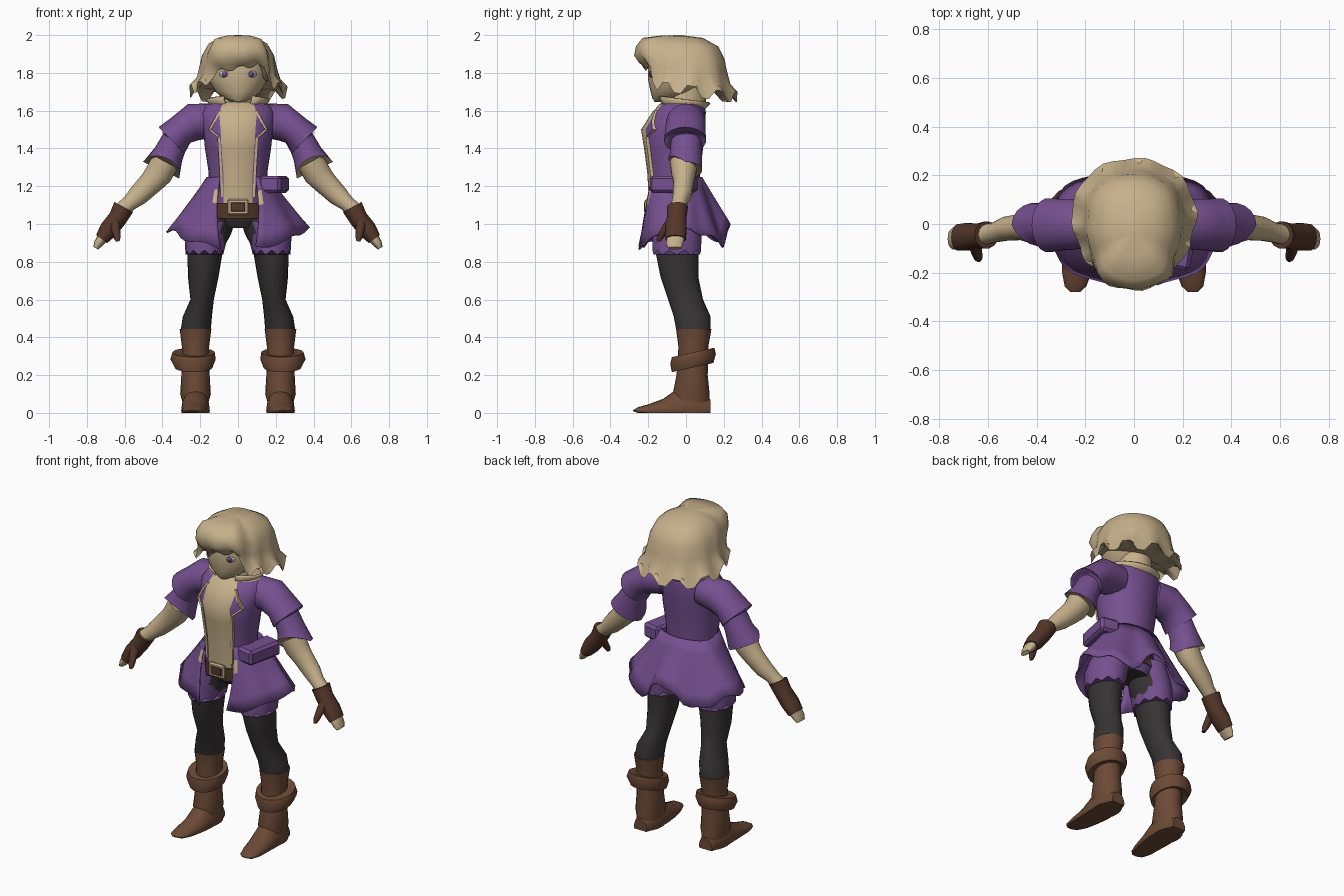
import bpy, bmesh, math
from mathutils import Vector
from mathutils.bvhtree import BVHTree

if "Cube" in bpy.data.objects:
    bpy.data.objects.remove(bpy.data.objects["Cube"])


def material(name, r, g, b):
    m = bpy.data.materials.new(name)
    m.diffuse_color = (r, g, b, 1)
    m.use_nodes = True
    m.node_tree.nodes["Principled BSDF"].inputs["Base Color"].default_value = m.diffuse_color
    return m


TAN = material("tan", 0.57, 0.44, 0.26)
PURPLE = material("purple", 0.18, 0.08, 0.28)
BOOT = material("boot_brown", 0.15, 0.068, 0.036)
GLOVE = material("dark_brown", 0.09, 0.038, 0.022)
BLACK = material("charcoal", 0.038, 0.033, 0.034)
WHITE = material("eye_white", 0.75, 0.72, 0.68)


def finish(name, bm, mats, rule=None, angle=45, thick=0):
    """Turn a bmesh into a smooth-shaded object."""
    bmesh.ops.recalc_face_normals(bm, faces=bm.faces)
    if rule:
        for f in bm.faces:
            f.material_index = rule(f.calc_center_median())
    me = bpy.data.meshes.new(name)
    bm.to_mesh(me)
    bm.free()
    for m in mats:
        me.materials.append(m)
    ob = bpy.data.objects.new(name, me)
    bpy.context.collection.objects.link(ob)
    bpy.ops.object.select_all(action='DESELECT')
    ob.select_set(True)
    bpy.context.view_layer.objects.active = ob
    bpy.ops.object.shade_smooth_by_angle(angle=math.radians(angle))
    if thick:
        mod = ob.modifiers.new("thickness", 'SOLIDIFY')
        mod.thickness = thick
    return ob


def grid(name, rows, mats, closed=True, caps=(True, True), **kw):
    """Skin a list of point rows."""
    bm = bmesh.new()
    vs = [[bm.verts.new(p) for p in row] for row in rows]
    n = len(vs[0])
    for a, b in zip(vs, vs[1:]):
        for i in range(n if closed else n - 1):
            j = (i + 1) % n
            bm.faces.new((a[i], a[j], b[j], b[i]))
    for want, row in zip(caps, (vs[0], vs[-1])):
        if want:
            bm.faces.new(row)
    return finish(name, bm, mats, **kw)


def level(name, rings, mats, s=1, n=20, tilt=0, zigzag=0, **kw):
    """Stack of horizontal ovals: (x, z, half width, front y, back y)."""
    rows = []
    for k, (x, z, rx, yf, yb) in enumerate(rings):
        cy, ry, row = (yf + yb) / 2, (yb - yf) / 2, []
        for i in range(n):
            a = 2 * math.pi * i / n
            dy = -ry * math.cos(a)
            jag = zigzag * (-1) ** i if k == len(rings) - 1 else 0
            row.append((s * (x + rx * math.sin(a)), cy + dy, z + tilt * dy + jag))
        rows.append(row)
    return grid(name, rows, mats, **kw)


def tube(name, pts, mats, s=1, n=14, lift=0, **kw):
    """Ovals square to a path: (x, y, z, radius, radius along y); lift raises the front of the last one."""
    rows = []
    for k, (x, y, z, ru, ry) in enumerate(pts):
        p, q = pts[max(k - 1, 0)], pts[min(k + 1, len(pts) - 1)]
        t = Vector((q[0] - p[0], 0, q[2] - p[2])).normalized()
        u, row = Vector((-t.z, 0, t.x)), []
        for i in range(n):
            a = 2 * math.pi * i / n
            up = lift * max(0, -math.sin(a)) if k == len(pts) - 1 else 0
            c = ru * math.cos(a)
            row.append((s * (x + u.x * c - t.x * up), y + ry * math.sin(a), z + u.z * c - t.z * up))
        rows.append(row)
    return grid(name, rows, mats, **kw)


def box(name, loc, size, mat, turn=0, bevel=0.008):
    bm = bmesh.new()
    bmesh.ops.create_cube(bm, size=1)
    bmesh.ops.scale(bm, vec=size, verts=bm.verts)
    bmesh.ops.bevel(bm, geom=bm.edges[:], offset=bevel, segments=1, affect='EDGES')
    ob = finish(name, bm, [mat], angle=30)
    ob.location, ob.rotation_euler = loc, (0, 0, turn)
    return ob


def surface(ob):
    bm = bmesh.new()
    bm.from_mesh(ob.data)
    tree = BVHTree.FromBMesh(bm)
    bm.free()
    return tree


def front_y(tree, x, z, lift):
    hit = tree.ray_cast(Vector((x, -1, z)), Vector((0, 1, 0)))[0]
    return (hit.y if hit else -0.2) - lift


def decal(name, tree, cx, cz, rx, rz, mat, lift):
    """Thin oval plate lying on the front of a surface."""
    bm = bmesh.new()
    ring = [(cx + rx * math.cos(a), cz + rz * math.sin(a)) for a in (2 * math.pi * i / 10 for i in range(10))]
    bm.faces.new([bm.verts.new((x, front_y(tree, x, z, lift), z)) for x, z in ring])
    return finish(name, bm, [mat], thick=0.003)


def strip(name, tree, path, mat, w=0.007):
    """Raised trim that follows the front of a surface."""
    rows = []
    for x, z in path:
        y = front_y(tree, x, z, 0)
        rows.append([(x - w, y + .01, z), (x - w, y - .012, z), (x + w, y - .012, z), (x + w, y + .01, z)])
    return grid(name, rows, [mat], angle=30)


def smooth(e0, e1, v):
    t = min(1, max(0, (v - e0) / (e1 - e0)))
    return t * t * (3 - 2 * t)


# Head, neck and eyes
head = level("head", [(0, 1.645, .03, -.165, -.08), (0, 1.665, .075, -.178, 0), (0, 1.70, .12, -.188, .05),
                      (0, 1.76, .155, -.2, .12), (0, 1.82, .17, -.2, .15), (0, 1.9, .16, -.19, .15),
                      (0, 1.96, .08, -.1, .1)], [TAN], n=24)
level("neck", [(0, 1.54, .11, -.15, .09), (0, 1.63, .10, -.125, .105), (0, 1.74, .095, -.1, .105)], [TAN])
face = surface(head)
for s in (1, -1):
    decal("eye", face, s * .077, 1.793, .022, .017, WHITE, .004)
    decal("iris", face, s * .073, 1.793, .014, .016, PURPLE, .008)

# Hair: blend of front, side and back profiles (distance from crown, height)
FRONT = [(.005, 2), (.10, 1.998), (.20, 1.985), (.235, 1.94), (.242, 1.89), (.215, 1.85), (.19, 1.825)]
SIDE = [(.005, 2), (.085, 1.993), (.155, 1.955), (.192, 1.89), (.208, 1.82), (.225, 1.77), (.265, 1.70)]
BACK = [(.005, 2), (.12, 1.985), (.20, 1.94), (.235, 1.87), (.247, 1.80), (.263, 1.74), (.30, 1.67)]
COLS = 44
hair = [[] for _ in range(9)]
for i in range(COLS):
    a = 2 * math.pi * i / COLS
    d = math.degrees(min(a, 2 * math.pi - a))
    wf, wb = 1 - smooth(32, 62, d), smooth(95, 150, d)
    ws = 1 - wf - wb
    lock = smooth(40, 60, d) * (1 - smooth(80, 105, d))
    for k in range(9):
        m = min(k, 6)
        r, z = [wf * FRONT[m][c] + ws * SIDE[m][c] + wb * BACK[m][c] for c in (0, 1)]
        if m > 3:
            z += (.03 * math.sin(a) * wf + .02 * lock) * (m - 3) / 3
            r += .005 * math.sin(11 * a) - .03 * lock * (m - 3) / 3
        if k == 6:
            z += (.03 if i % 4 < 2 else -.024) * (1 - .7 * wf)
        if k > 6:
            r, z = r * (.84 if k == 7 else .6), z + .04
        hair[k].append((r * math.sin(a), -.03 - r * math.cos(a), z))
grid("hair", hair, [TAN], angle=50)

# Torso: open jacket over a shirt front
torso = level("torso", [(0, 1.10, .155, -.195, .075), (0, 1.27, .155, -.205, .075), (0, 1.4, .175, -.222, .09),
                        (0, 1.5, .185, -.238, .1), (0, 1.59, .20, -.18, .105), (0, 1.635, .165, -.14, .1),
                        (0, 1.65, .09, -.11, .09)], [PURPLE, TAN], n=24,
              rule=lambda c: int((c.y < -.05 and abs(c.x) < .085) or c.z > 1.64))
chest = surface(torso)
for s in (1, -1):
    strip("jacket_trim", chest, [(s * .085, 1.14), (s * .09, 1.27), (s * .098, 1.4), (s * .102, 1.46)], TAN)
    strip("lapel_trim", chest, [(s * .105, 1.46), (s * .15, 1.5), (s * .125, 1.545), (s * .095, 1.6)], TAN)
# Turned-out collar, open at the front
collar = []
for t in (0, .5, 1):
    row = []
    for i in range(19):
        a = math.radians(28 + 304 * i / 18)
        w = .5 - .5 * math.cos(a)
        r = .115 + .045 * t
        row.append((r * math.sin(a), -.015 - r * .85 * math.cos(a), 1.605 + t * (.075 - .035 * w)))
    collar.append(row)
grid("collar", collar, [TAN], closed=False, caps=(False, False), thick=.012)

# Flared jacket skirt: open in front, notched at centre back
skirt = []
for k in range(6):
    t, row = k / 5, []
    a0 = 36 - 21 * t
    for i in range(49):
        d = a0 + (360 - 2 * a0) * i / 48
        a = math.radians(d)
        c = math.cos(a)
        hem = .918 - .052 * math.cos(2 * a) + .012 * math.sin(9 * a) + .13 * (1 - smooth(8, 26, abs(d - 180)))
        fold = 1 + .03 * t * math.cos(8 * a)
        ry = (.225 + .04 * t) if c > 0 else (.085 + .145 * t)
        row.append(((.165 + .205 * t ** 1.05) * math.sin(a) * fold, -ry * c * fold, 1.25 + (hem - 1.25) * t))
    skirt.append(row)
grid("jacket_skirt", skirt, [PURPLE, TAN], closed=False, caps=(False, False), thick=.01,
     rule=lambda c: int(c.y < 0 and abs(c.x) < .125 and 1.09 < c.z < 1.2))
box("pouch", (.19, -.065, 1.21), (.12, .24, .09), PURPLE, turn=-.2, bevel=.015)

# Hips, belt and buckle
level("hips", [(0, .98, .1, -.13, .06), (0, 1.04, .17, -.17, .08), (0, 1.2, .15, -.17, .07)], [BLACK, PURPLE],
      rule=lambda c: int(c.y > 0))
level("belt", [(0, 1.03, .165, -.2, .08), (0, 1.11, .16, -.205, .08)], [GLOVE], n=24)
box("buckle_frame", (0, -.207, 1.09), (.11, .024, .085), TAN)
box("buckle_plate", (0, -.216, 1.09), (.075, .014, .05), GLOVE, bevel=.003)

for s, side in ((1, "left"), (-1, "right")):
    # Legs and shorts
    level(side + "_leg", [(.12, 1.04, .11, -.15, .07), (.155, .95, .12, -.16, .07), (.173, .87, .095, -.165, .068),
                          (.184, .72, .081, -.135, .065), (.19, .6, .062, -.095, .09), (.215, .51, .077, -.065, .13),
                          (.225, .43, .08, -.05, .13)], [BLACK], s)
    level(side + "_shorts", [(.12, 1.08, .105, -.165, .085), (.147, 1.01, .118, -.172, .085),
                             (.167, .95, .117, -.178, .082), (.178, .85, .1, -.178, .08)], [PURPLE, BLACK], s,
          zigzag=.012, rule=lambda c: int(abs(c.x) < .085 and c.y < -.02 and c.z > .92))
    # Boot shaft, folded cuff and foot
    level(side + "_boot", [(.225, .445, .084, -.053, .135), (.225, .35, .072, -.04, .118), (.225, .2, .075, -.05, .115),
                           (.225, .1, .081, -.07, .125), (.225, .05, .067, -.07, .125), (.225, 0, .075, -.08, .13)],
          [BOOT], s)
    level(side + "_boot_cuff", [(.23, .25, .075, -.05, .12), (.235, .24, .1, -.075, .145), (.238, .285, .12, -.083, .158),
                                (.235, .32, .112, -.075, .15), (.23, .318, .075, -.045, .12)], [BOOT], s, tilt=.22)
    foot = []
    for x, y, r, h in ((.225, .13, .045, .07), (.225, .05, .075, .13), (.225, -.05, .076, .125), (.228, -.12, .07, .075),
                       (.235, -.2, .06, .045), (.24, -.255, .045, .03), (.242, -.28, .02, .015)):
        foot.append([(s * (x + r * math.cos(b)), y, max(0, .012 + (h - .012) * math.sin(b)))
                     for b in (2 * math.pi * i / 16 for i in range(16))])
    grid(side + "_foot", foot, [BOOT])
    # Two-tier sleeve, lining showing under the lower hem
    tube(side + "_upper_sleeve", [(.12, 0, 1.55, .088, .09), (.235, 0, 1.54, .1, .105), (.305, -.003, 1.495, .083, .108),
                                  (.352, -.005, 1.443, .098, .112), (.345, -.005, 1.456, .07, .09)], [PURPLE], s, n=18)
    tube(side + "_lower_sleeve", [(.325, 0, 1.46, .07, .08), (.368, 0, 1.37, .08, .085),
                                  (.407, -.003, 1.285, .105, .09)], [PURPLE, TAN], s, n=18, lift=.07,
         rule=lambda c: int((Vector((abs(c.x), c.y, c.z)) - Vector((.397, -.003, 1.305))).length < .04))
    # Forearm, fingerless glove, fingers and thumb
    tube(side + "_forearm", [(.385, -.012, 1.33, .075, .075), (.42, -.012, 1.265, .073, .066), (.46, -.012, 1.22, .064, .055),
                             (.53, -.02, 1.15, .055, .05), (.575, -.035, 1.11, .042, .042),
                             (.62, -.045, 1.07, .042, .042)], [TAN], s)
    tube(side + "_glove", [(.605, -.045, 1.09, .056, .056), (.637, -.05, 1.03, .05, .053), (.685, -.053, .97, .05, .058),
                           (.722, -.055, .92, .036, .055)], [GLOVE], s)
    tube(side + "_fingers", [(.715, -.055, .93, .03, .05), (.74, -.06, .895, .024, .046),
                             (.753, -.06, .872, .014, .036)], [TAN], s)
    tube(side + "_thumb", [(.655, -.075, 1.03, .03, .025), (.648, -.11, .975, .024, .024),
                           (.64, -.135, .93, .019, .02), (.637, -.145, .908, .01, .012)], [GLOVE], s, n=10)
